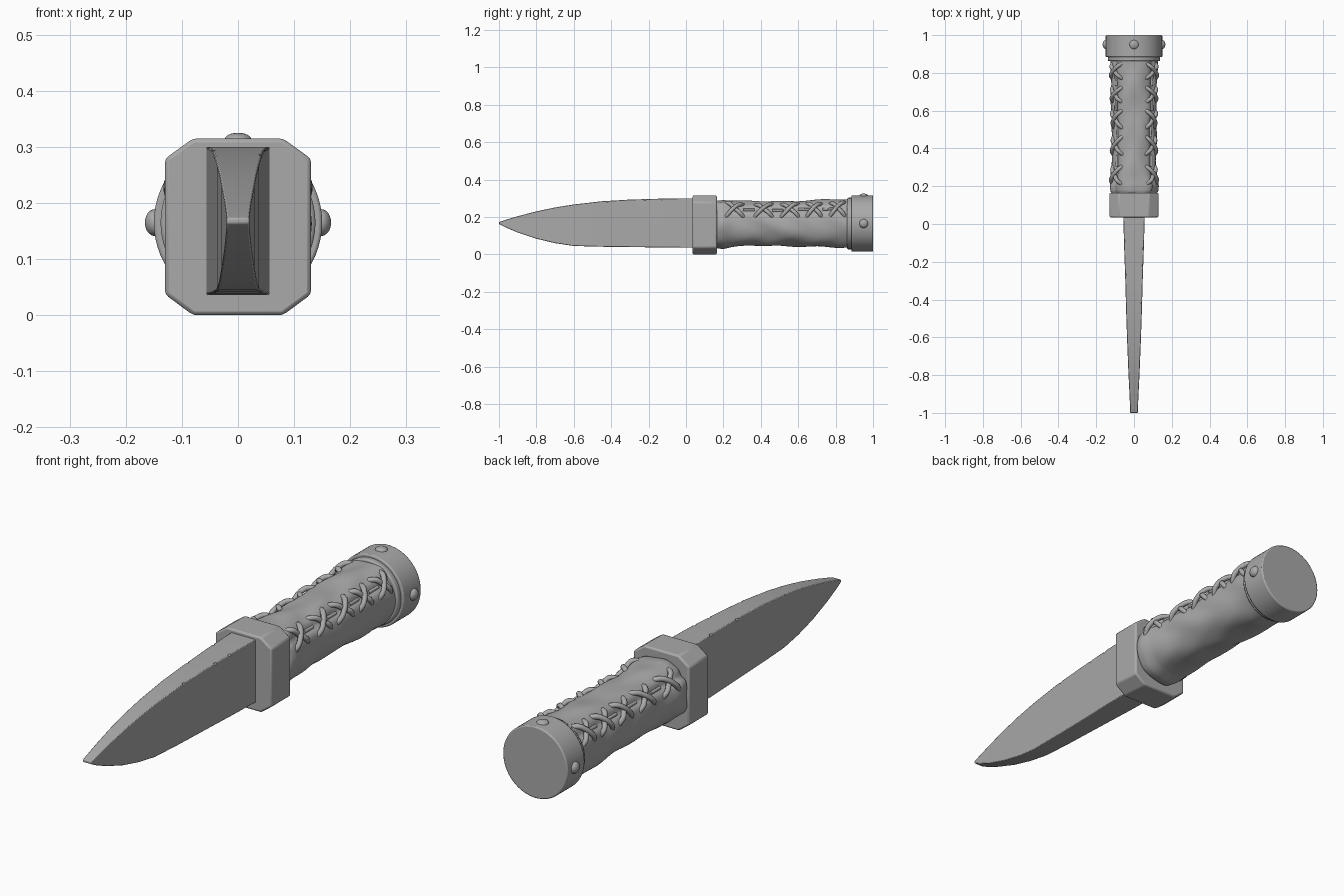
import bpy, bmesh, math
from math import sin, cos, pi, radians
from mathutils import Vector

if "Cube" in bpy.data.objects:
    bpy.data.objects.remove(bpy.data.objects["Cube"])

grey = bpy.data.materials.new("plain grey")
grey.use_nodes = True
GREY = (0.4, 0.4, 0.4, 1)
grey.diffuse_color = GREY
grey.node_tree.nodes["Principled BSDF"].inputs["Base Color"].default_value = GREY


def finish(ob, bevel=0, angle=35):
    ob.data.materials.append(grey)
    if bevel:
        m = ob.modifiers.new("bevel", "BEVEL")
        m.width, m.segments, m.limit_method = bevel, 2, "ANGLE"
    bpy.ops.object.select_all(action="DESELECT")
    ob.select_set(True)
    bpy.context.view_layer.objects.active = ob
    bpy.ops.object.shade_smooth_by_angle(angle=radians(angle))
    return ob


def loft(name, rings):
    """Skin a list of equal-length rings and cap both ends."""
    bm = bmesh.new()
    vs = [[bm.verts.new(p) for p in ring] for ring in rings]
    n = len(vs[0])
    for a, b in zip(vs, vs[1:]):
        for i in range(n):
            j = (i + 1) % n
            bm.faces.new((a[i], a[j], b[j], b[i]))
    bm.faces.new(vs[0])
    bm.faces.new(vs[-1])
    bmesh.ops.recalc_face_normals(bm, faces=bm.faces)
    me = bpy.data.meshes.new(name)
    bm.to_mesh(me)
    bm.free()
    ob = bpy.data.objects.new(name, me)
    bpy.context.collection.objects.link(ob)
    return ob


def interp(table, y):
    """Smoothly read the columns of a table at position y."""
    for a, b in zip(table, table[1:]):
        if y <= b[0]:
            t = max(0, (y - a[0]) / (b[0] - a[0]))
            return [p + (q - p) * t for p, q in zip(a[1:], b[1:])]
    return table[-1][1:]


# Blade: y, half width, lower edge, spine
BLADE = [(-1, .02, .163, .173), (-.97, .021, .147, .183), (-.9, .024, .117, .204),
         (-.8, .029, .084, .23), (-.7, .033, .06, .251), (-.6, .037, .045, .267),
         (-.45, .042, .041, .284), (-.3, .046, .039, .293), (-.1, .053, .037, .299),
         (.06, .057, .036, .3)]
blade = loft("blade", [[(-w, y, lo), (w, y, lo), (w, y, hi), (-w, y, hi)]
                       for y, w, lo, hi in BLADE])
finish(blade, .003, 25)

# Small nicks along the spine corners
for i, (y, side) in enumerate([(-.13, 1), (-.27, -1), (-.09, -1), (-.22, 1), (-.42, 1)]):
    w, lo, hi = interp(BLADE, y)
    bpy.ops.mesh.primitive_uv_sphere_add(segments=8, ring_count=6, radius=.011,
                                         location=(side * (w + .003), y, hi + .003))
    cutter = bpy.context.object
    cutter.name = f"nick_cutter_{i}"
    cutter.hide_render = True
    cutter.hide_set(True)
    m = blade.modifiers.new("nick", "BOOLEAN")
    m.operation, m.object, m.solver = "DIFFERENCE", cutter, "EXACT"

# Guard: chamfered block
half = [(.08, 0), (.13, .037), (.13, .279), (.08, .315)]
octagon = half + [(-x, z) for x, z in reversed(half)]
finish(loft("guard", [[(x, y, z) for x, z in octagon] for y in (.035, .165)]), .007)

# Grip: leather sleeve with soft wrinkles and a lacing groove on both sides
GRIP = [(.15, .105, .052, .272), (.17, .126, .036, .288), (.2, .13, .034, .292),
        (.25, .121, .041, .288), (.35, .117, .046, .284), (.5, .117, .046, .284),
        (.65, .12, .042, .288), (.8, .123, .037, .294), (.87, .123, .037, .294)]


def grip_point(y, a, lift=0):
    rx, lo, hi = interp(GRIP, y)
    rz, cz = (hi - lo) / 2, (hi + lo) / 2
    fold = .0022 * sin(31 * y + 2 * sin(3 * a)) + .0018 * sin(5 * a + 17 * y)
    fold += .003 * sin(7 * a + 9 * y) * math.exp(-((y - .18) / .05) ** 2)
    off = math.asin(min(1, abs(cos(a)))) if sin(a) < 0 else pi / 2
    up = abs(math.atan2(sin(a), abs(cos(a))) - radians(38))
    groove = -.011 * math.exp(-(up / .12) ** 2)
    d = 1 + (fold + groove + lift) / rx
    # Slightly squared cross-section
    c, s = cos(a), sin(a)
    k = (abs(c) ** 2.3 + abs(s) ** 2.3) ** (-1 / 2.3)
    return Vector((rx * c * k * d, y, cz + rz * s * k * d))


N, ROWS = 80, 70
finish(loft("grip", [[grip_point(.15 + .72 * r / ROWS, 2 * pi * i / N) for i in range(N)]
                     for r in range(ROWS + 1)]), angle=60)


def tube(name, points, radius):
    cu = bpy.data.curves.new(name, "CURVE")
    cu.dimensions = "3D"
    cu.bevel_depth, cu.bevel_resolution = radius, 2
    cu.resolution_u, cu.use_fill_caps = 4, True
    sp = cu.splines.new("NURBS")
    sp.points.add(len(points) - 1)
    for p, co in zip(sp.points, points):
        p.co = (*co, 1)
    sp.use_endpoint_u, sp.order_u = True, 3
    ob = bpy.data.objects.new(name, cu)
    bpy.context.collection.objects.link(ob)
    bpy.context.view_layer.update()
    bpy.ops.object.select_all(action="DESELECT")
    ob.select_set(True)
    bpy.context.view_layer.objects.active = ob
    bpy.ops.object.convert(target="MESH")
    return finish(bpy.context.object, angle=60)


# Crossed laces and the eyelets they enter
for side, label in ((1, "left"), (-1, "right")):
    for k, yc in enumerate((.26, .415, .555, .685, .81)):
        span = .05 if k < 3 else .042
        for slant in (1, -1):
            path = []
            for i in range(9):
                t = i / 4 - 1
                a = radians(38 + 21 * t)
                arch = 1 - t ** 4
                lift = -.012 + .021 * arch + (.014 if slant > 0 else .004) * max(0, 1 - abs(t) * 1.6)
                p = grip_point(yc + slant * span * t, a, lift)
                path.append((side * p.x, p.y, p.z))
            tube(f"lace_{label}_{k}_{'over' if slant > 0 else 'under'}", path, .011)
        # Hidden run leading to the next cross
        if k < 4:
            pts = [grip_point(yc + .045 + .03 * j, radians(38 + 6 * sin(j * pi)), .004)
                   for j in range(3)]
            tube(f"lace_link_{label}_{k}", [(side * p.x, p.y, p.z) for p in pts], .007)


def disc(name, y0, y1, radius, bevel):
    bpy.ops.mesh.primitive_cylinder_add(vertices=64, radius=radius, depth=y1 - y0,
                                        location=(0, (y0 + y1) / 2, .165),
                                        rotation=(pi / 2, 0, 0))
    bpy.context.object.name = name
    return finish(bpy.context.object, bevel)


# Pommel cap with collar and rivets
disc("pommel_collar", .862, .9, .138, .006)
disc("pommel_cap", .884, 1, .15, .005)
for name, a in (("left", 0), ("top", pi / 2), ("right", pi)):
    r = .148
    bpy.ops.mesh.primitive_uv_sphere_add(segments=24, ring_count=12, radius=.024,
                                         location=(r * cos(a), .95, .165 + r * sin(a)),
                                         rotation=(0, pi / 2 - a, 0))
    rivet = bpy.context.object
    rivet.name = "rivet_" + name
    rivet.scale.z = .5 if name == "top" else .75
    finish(rivet)
